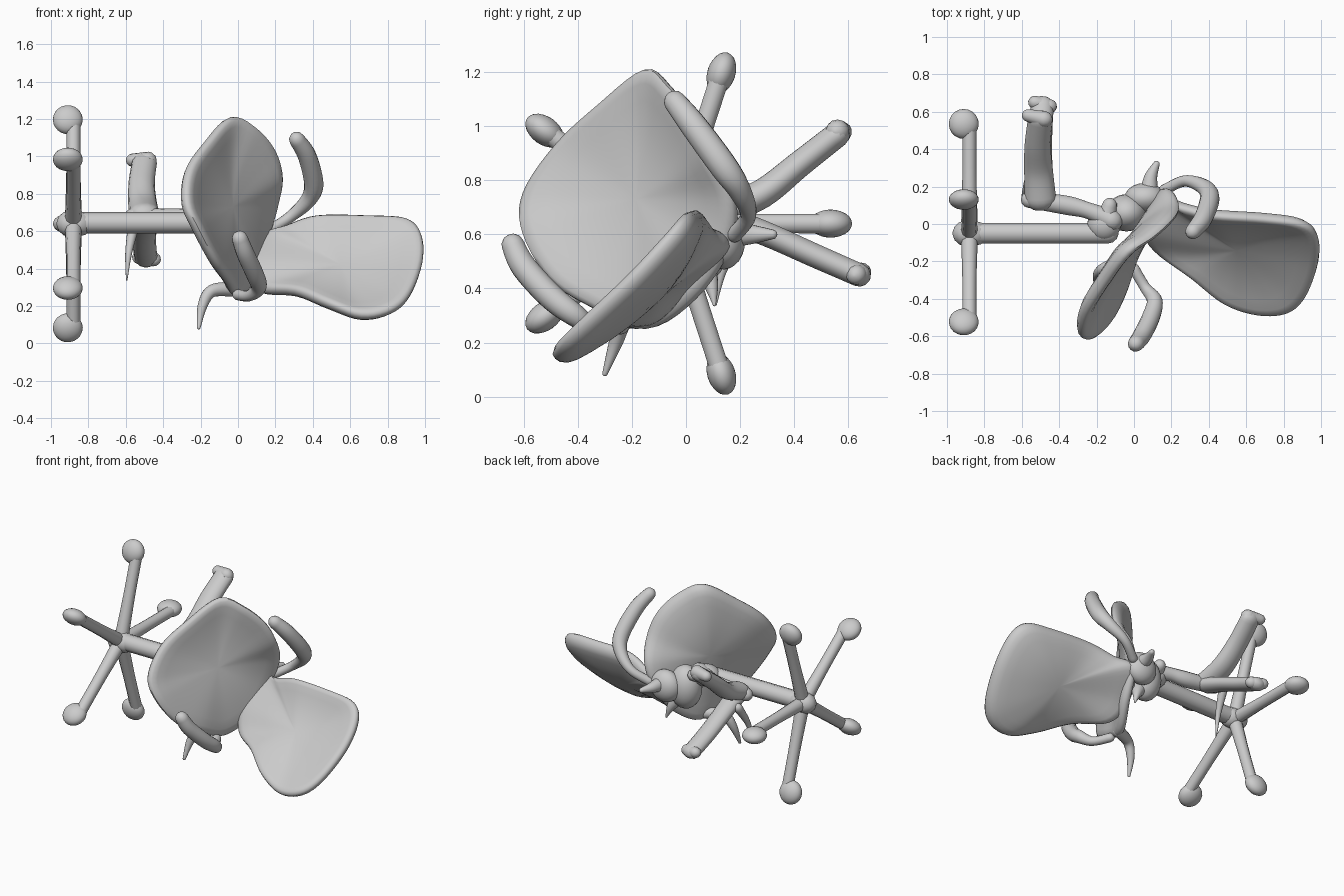
import bpy, bmesh, math
from mathutils import Vector as V

if "Cube" in bpy.data.objects:
    bpy.data.objects.remove(bpy.data.objects["Cube"])


def finish(name, bm, angle=50):
    bmesh.ops.recalc_face_normals(bm, faces=bm.faces)
    me = bpy.data.meshes.new(name)
    bm.to_mesh(me)
    bm.free()
    ob = bpy.data.objects.new(name, me)
    bpy.context.collection.objects.link(ob)
    bpy.context.view_layer.objects.active = ob
    ob.select_set(True)
    bpy.ops.object.shade_smooth_by_angle(angle=math.radians(angle))
    ob.select_set(False)
    return ob


def spline(pts, n, closed=False):
    """Catmull-Rom samples through the points."""
    pts = [V(p) for p in pts]
    m = len(pts)
    get = (lambda i: pts[i % m]) if closed else (lambda i: pts[max(0, min(m - 1, i))])
    out = []
    for i in range(m if closed else m - 1):
        a, b, c, d = (get(i + k) for k in (-1, 0, 1, 2))
        for j in range(n):
            t = j / n
            out.append(0.5 * (2 * b + (c - a) * t + (2 * a - 5 * b + 4 * c - d) * t * t
                              + (3 * b - a - 3 * c + d) * t ** 3))
    if not closed:
        out.append(pts[-1])
    return out


def tube(name, pts, radii, sides=14, n=6, flat=1.0):
    """Round-ended tube along a path; flat scales its width along x."""
    path = spline(pts, n)
    rad = [r.x for r in spline([(r, 0, 0) for r in radii], n)]
    tan = [(path[min(i + 1, len(path) - 1)] - path[max(i - 1, 0)]).normalized()
           for i in range(len(path))]
    rings = [(path[0] - tan[0] * rad[0] * math.sin(a), tan[0], rad[0] * math.cos(a))
             for a in (1.45, 1.0, 0.5)]
    rings += list(zip(path, tan, rad))
    rings += [(path[-1] + tan[-1] * rad[-1] * math.sin(a), tan[-1], rad[-1] * math.cos(a))
              for a in (0.5, 1.0, 1.45)]
    bm, loops = bmesh.new(), []
    side = V((1, 0, 0)) if abs(tan[0].x) < .85 else V((0, 0, 1))
    for p, t, r in rings:
        side = (side - t * side.dot(t)).normalized()
        up = t.cross(side)
        loops.append([bm.verts.new(p + side * (r * flat * math.cos(a)) + up * (r * math.sin(a)))
                      for a in (2 * math.pi * k / sides for k in range(sides))])
    for A, B in zip(loops, loops[1:]):
        for k in range(sides):
            bm.faces.new((A[k], A[k - 1], B[k - 1], B[k]))
    bm.faces.new(loops[0])
    bm.faces.new(loops[-1])
    return finish(name, bm)


def blob(name, loc, size, spin=0):
    """Ellipsoid, turned about x by spin."""
    bm = bmesh.new()
    bmesh.ops.create_icosphere(bm, subdivisions=3, radius=1)
    co, si = math.cos(spin), math.sin(spin)
    for v in bm.verts:
        x, y, z = (c * s for c, s in zip(v.co, size))
        v.co = V(loc) + V((x, y * co - z * si, y * si + z * co))
    return finish(name, bm)


def cushion(name, outline, normal, dish, thick):
    """Dished pad with rounded rim filling a closed 3D outline."""
    rim = spline(outline, 5, True)
    c = sum(rim, V((0, 0, 0))) / len(rim)
    nrm = V(normal).normalized()
    bm = bmesh.new()

    def ring(f, off):
        out = []
        for p in rim:
            lift = (p - c).dot(nrm)
            flat = p - c - nrm * lift
            out.append(bm.verts.new(c + flat * f + nrm * (off + lift * f * f - dish * (1 - f * f))))
        return out
    h = thick / 2
    steps = [(f, h) for f in (.15, .35, .55, .75, .88)]
    steps += [(.95, h * .85), (.99, h * .45), (1, 0), (.99, -h * .45), (.95, -h * .85)]
    steps += [(f, -h) for f in (.88, .75, .55, .35, .15)]
    loops = [ring(*s) for s in steps]
    for A, B in zip(loops, loops[1:]):
        for k in range(len(rim)):
            bm.faces.new((A[k], A[k - 1], B[k - 1], B[k]))
    for loop, off in ((loops[0], h), (loops[-1], -h)):
        mid = bm.verts.new(c + nrm * (off - dish))
        for k in range(len(rim)):
            bm.faces.new((loop[k - 1], loop[k], mid))
    return finish(name, bm)


# Seat, facing right and forward
cushion("seat", [
    (-.04, -.15, 1.21), (-.17, -.32, 1.08), (-.27, -.48, .93), (-.285, -.60, .75),
    (-.22, -.60, .60), (-.13, -.50, .43), (-.06, -.35, .33), (.0, -.15, .25),
    (.10, .03, .36), (.15, .16, .55), (.20, .18, .72), (.23, .10, .88),
    (.19, .03, 1.03), (.09, -.06, 1.15)], (.8, -.57, .16), .05, .075)

# Backrest, reaching out to the right
cushion("backrest", [
    (.12, .15, .57), (.25, .10, .62), (.42, .06, .675), (.70, .04, .675), (.90, .01, .66),
    (.98, -.06, .58), (.985, -.20, .43), (.92, -.38, .26), (.82, -.47, .17), (.66, -.48, .14),
    (.48, -.42, .20), (.30, -.28, .27), (.10, -.13, .29), (.04, -.0, .42)],
    (0, -.7, .7), .045, .08)

# Armrests
tube("upper_armrest", [(.16, .18, .60), (.27, .23, .67), (.37, .20, .76), (.405, .14, .85),
                       (.37, .03, 1.0), (.315, -.04, 1.09)],
     [.03, .03, .042, .052, .05, .042])
tube("lower_armrest", [(.01, -.64, .56), (.04, -.6, .48), (.09, -.5, .37), (.11, -.41, .30),
                       (.06, -.34, .255), (0, -.24, .26)],
     [.043, .048, .048, .042, .03, .03])

# Five-legged base lying on its side, with a narrow caster at each tip
HUB = V((-.88, -.05, .64))
for i in range(5):
    a = math.radians(72 * i)
    d = V((0, math.cos(a), math.sin(a)))
    tube("base_leg_%d" % (i + 1), [HUB + d * .03, HUB + d * .3, HUB + d * .6],
         [.045, .038, .038], sides=10)
    blob("caster_%d" % (i + 1), HUB + d * .585 + V((-.03, 0, 0)), (.08, .08, .052), a)
tube("base_hub", [(-.90, -.05, .64), (-.85, -.05, .64)], [.07, .068])
tube("column", [(-.9, -.05, .645), (-.5, -.05, .645), (-.14, -.05, .645)], [.057] * 3, sides=10)

# Tilt mechanism lumps behind the seat
blob("mechanism_body", (-.04, .06, .57), (.11, .10, .15))
blob("mechanism_cover", (.06, .14, .58), (.11, .08, .11))
blob("mechanism_collar", (-.16, .0, .66), (.09, .09, .07))
tube("mechanism_spike", [(.08, .17, .6), (.09, .25, .6), (.12, .32, .6)], [.05, .035, .018])
tube("mechanism_lever", [(0, .05, .5), (.05, .09, .42), (.08, .105, .34)], [.06, .03, .006])
tube("adjuster_knob", [(-.14, .06, .68), (-.13, .10, .69)], [.05, .04])

# Forked bracket behind the column
tube("bracket_stem", [(-.12, .02, .68), (-.24, .07, .68), (-.36, .10, .67), (-.56, .13, .68)],
     [.06, .045, .052, .045])
tube("bracket_upper_arm", [(-.50, .13, .69), (-.51, .28, .75), (-.515, .42, .86), (-.50, .56, .97)],
     [.06, .055, .05, .048], flat=1.4)
tube("bracket_lower_arm", [(-.49, .14, .66), (-.50, .30, .60), (-.50, .48, .52), (-.49, .64, .45)],
     [.05, .046, .045, .044], flat=1.4)
tube("bracket_upper_hook", [(-.48, .56, .98), (-.565, .58, .98)], [.045, .035])
tube("bracket_lower_hook", [(-.45, .63, .45), (-.53, .65, .46)], [.038, .036])
tube("bracket_thorn", [(-.56, .22, .62), (-.585, .14, .48), (-.595, .11, .34)], [.03, .018, .004])

# Tapering hook below the seat
tube("lower_hook", [(-.02, -.18, .29), (-.14, -.23, .28), (-.19, -.26, .20), (-.21, -.30, .085)],
     [.04, .034, .026, .01])
